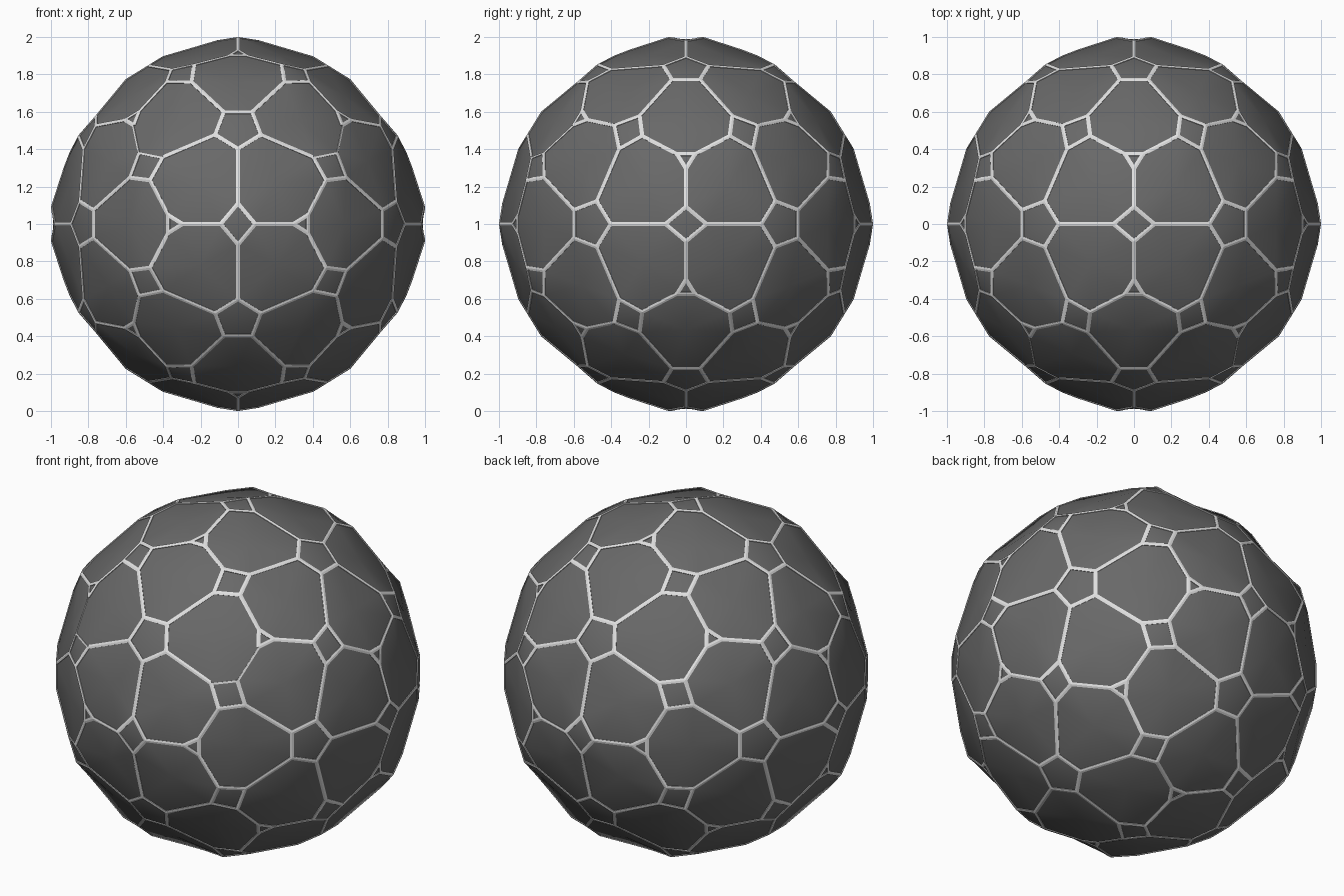
import bpy, bmesh, math
from mathutils import Vector
from itertools import combinations

if "Cube" in bpy.data.objects:
    bpy.data.objects.remove(bpy.data.objects["Cube"])

PHI = (1 + 5 ** 0.5) / 2


def material(name, v):
    m = bpy.data.materials.new(name)
    m.diffuse_color = (v, v, v, 1)
    m.use_nodes = True
    m.node_tree.nodes["Principled BSDF"].inputs["Base Color"].default_value = m.diffuse_color
    return m


dark = material("dark grey", 0.14)
light = material("light grey", 0.75)

# Symmetry axes: twelve five-sided, thirty two-sided, twenty three-sided
fives = []
for a in (-1, 1):
    for b in (-1, 1):
        for p in ((0, a * PHI, b), (b, 0, a * PHI), (a * PHI, b, 0)):
            fives.append(Vector(p).normalized())


def adjacent(*vs):
    return all(a.dot(b) > 0.4 for a, b in combinations(vs, 2))


twos = [(a + b).normalized() for a, b in combinations(fives, 2) if adjacent(a, b)]
threes = [(a + b + c).normalized() for a, b, c in combinations(fives, 3) if adjacent(a, b, c)]


def point(start, end, degrees, radius):
    side = (end - start * start.dot(end)).normalized()
    t = math.radians(degrees)
    return (start * math.cos(t) + side * math.sin(t)) * radius


# Corner points: two on every line joining a two-sided axis to its neighbours
verts = []
rings = {}


def add(co, *keys):
    verts.append(co)
    for k in keys:
        rings.setdefault(k, []).append(len(verts) - 1)


plates = [(i, j) for i, p in enumerate(fives) for j, h in enumerate(threes) if p.dot(h) > 0.75]
for k, t in enumerate(twos):
    near5 = [i for i, p in enumerate(fives) if p.dot(t) > 0.84]
    near3 = [j for j, h in enumerate(threes) if h.dot(t) > 0.92]
    for i in near5:
        big = [("big", i, j) for j in near3]
        add(point(t, fives[i], 6.4, 0.989), ("two", k), *big)
        add(point(t, fives[i], 24.2, 0.983), ("five", i), *big)
    for j in near3:
        big = [("big", i, j) for i in near5]
        add(point(t, threes[j], 5.3, 1.0043), ("two", k), *big)
        add(point(t, threes[j], 17.6, 0.98), ("three", j), *big)


def ordered(ids):
    c = sum((verts[i] for i in ids), Vector()) / len(ids)
    n = c.normalized()
    u = n.orthogonal().normalized()
    w = n.cross(u)
    return sorted(ids, key=lambda i: math.atan2((verts[i] - c).dot(w), (verts[i] - c).dot(u)))


def shell(scale):
    bm = bmesh.new()
    vs = [bm.verts.new(v * scale) for v in verts]
    for ids in rings.values():
        bm.faces.new([vs[i] for i in ordered(ids)])
    bm.normal_update()
    return bm


def finish(bm, name, mat, smooth):
    for f in bm.faces:
        f.smooth = smooth
    me = bpy.data.meshes.new(name)
    bm.to_mesh(me)
    bm.free()
    me.materials.append(mat)
    ob = bpy.data.objects.new(name, me)
    ob.location.z = 1
    bpy.context.collection.objects.link(ob)
    return ob


# Dark panels
bm = shell(0.996)
bmesh.ops.poke(bm, faces=bm.faces[:])
finish(bm, "ball_panels", dark, True)

# Light seams: narrow border of every panel
bm = shell(1.0)
inner = bm.faces[:]
bmesh.ops.inset_individual(bm, faces=inner, thickness=0.011, use_even_offset=True)
# gaps in the seams on the upper front
gaps = [(0.06, 0.44), (0.25, 0.43), (0.44, 0.365), (0.49, 0.39)]
drop = list(inner)
keep = set(inner)
for f in bm.faces:
    if f in keep:
        continue
    e = max(f.edges, key=lambda e: (e.verts[0].co + e.verts[1].co).length)
    m = (e.verts[0].co + e.verts[1].co) / 2
    if m.y < 0 and any(math.hypot(abs(m.x) - x, m.z - z) < 0.035 for x, z in gaps):
        drop.append(f)
bmesh.ops.delete(bm, geom=drop, context='FACES')
seams = finish(bm, "ball_seams", light, False)
mod = seams.modifiers.new("depth", 'SOLIDIFY')
mod.thickness = 0.015
mod.offset = -1
